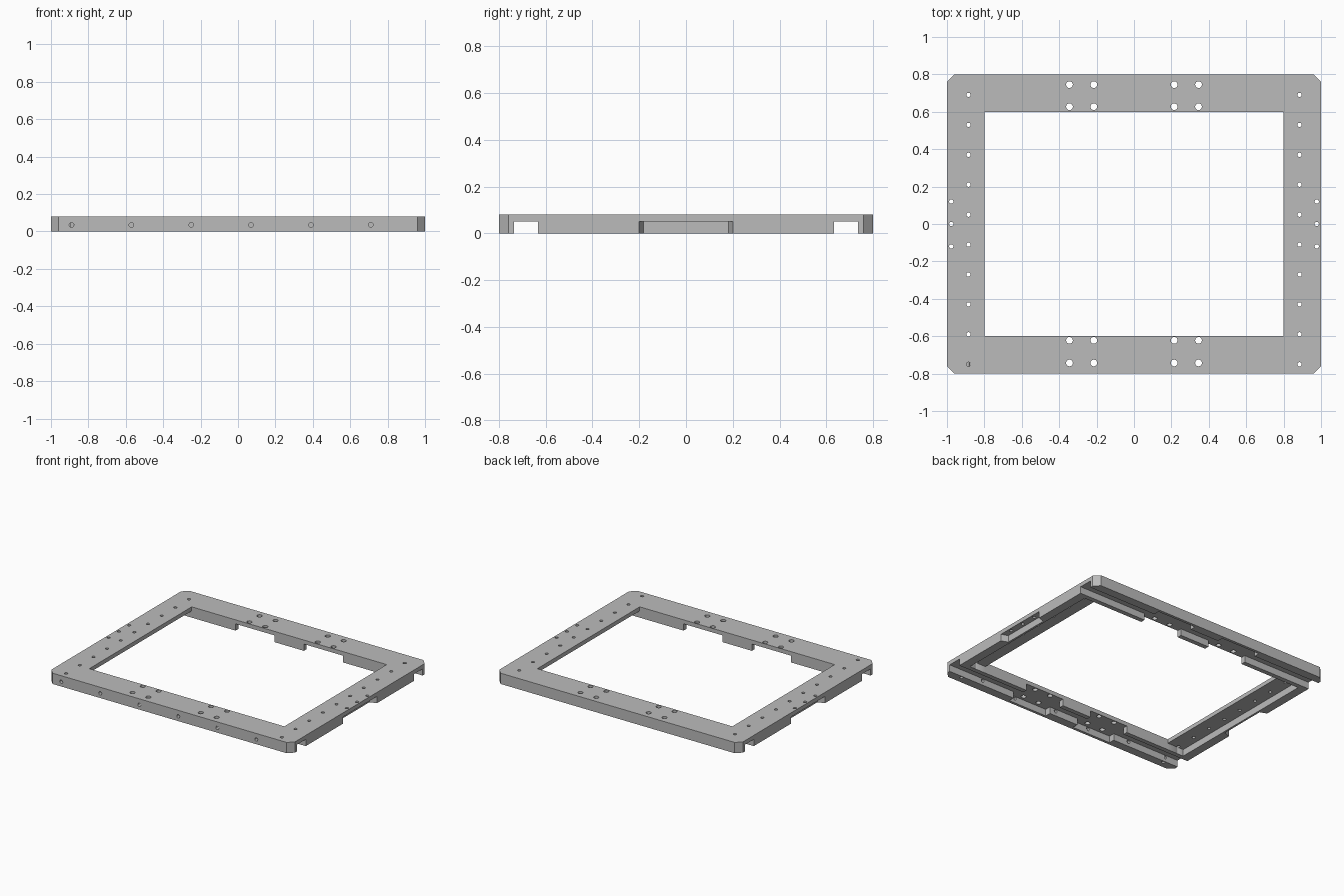
import bpy, bmesh, math
from mathutils import Matrix

cube = bpy.data.objects.get("Cube")
if cube:
    bpy.data.objects.remove(cube, do_unlink=True)

HEIGHT = 0.08      # overall height
UNDER = 0.05       # underside of the top plate

grey = bpy.data.materials.new("plain grey")
grey.use_nodes = True
colour = (0.5, 0.5, 0.5, 1.0)
grey.diffuse_color = colour
grey.node_tree.nodes["Principled BSDF"].inputs["Base Color"].default_value = colour


def add_prism(bm, outline, z0, z1):
    """Upright prism over a plan outline."""
    low = [bm.verts.new((x, y, z0)) for x, y in outline]
    high = [bm.verts.new((x, y, z1)) for x, y in outline]
    bm.faces.new(low)
    bm.faces.new(high)
    n = len(outline)
    for i in range(n):
        j = (i + 1) % n
        bm.faces.new((low[i], low[j], high[j], high[i]))


def rect(x0, x1, y0, y1):
    return [(x0, y0), (x1, y0), (x1, y1), (x0, y1)]


def add_hole(bm, centre, radius, depth, along_y=False):
    turn = Matrix.Rotation(math.pi / 2, 4, 'X') if along_y else Matrix()
    bmesh.ops.create_cone(bm, cap_ends=True, segments=20, radius1=radius, radius2=radius,
                          depth=depth, matrix=Matrix.Translation(centre) @ turn)


def make_object(name, bm):
    bmesh.ops.recalc_face_normals(bm, faces=bm.faces[:])
    mesh = bpy.data.meshes.new(name)
    bm.to_mesh(mesh)
    bm.free()
    obj = bpy.data.objects.new(name, mesh)
    bpy.context.collection.objects.link(obj)
    return obj


def cut(target, name, bm):
    """Subtract a cutter from the target and discard it."""
    cutter = make_object(name, bm)
    cutter.hide_render = True
    bpy.context.view_layer.objects.active = target
    mod = target.modifiers.new(name, 'BOOLEAN')
    mod.operation = 'DIFFERENCE'
    mod.solver = 'EXACT'
    mod.object = cutter
    bpy.ops.object.modifier_apply(modifier=mod.name)
    bpy.data.objects.remove(cutter, do_unlink=True)


# Solid block with chamfered corners
bm = bmesh.new()
c = 0.04
add_prism(bm, [(-1 + c, -0.8), (1 - c, -0.8), (1, -0.8 + c), (1, 0.8 - c),
               (1 - c, 0.8), (-1 + c, 0.8), (-1, 0.8 - c), (-1, -0.8 + c)], 0, HEIGHT)
frame = make_object("frame", bm)
frame.data.materials.append(grey)

# Central opening
bm = bmesh.new()
add_prism(bm, rect(-0.8, 0.8, -0.6, 0.6), -0.1, 0.2)
cut(frame, "opening_cutter", bm)

# Hollow below the side rails, leaving only their outer walls
bm = bmesh.new()
add_prism(bm, rect(-0.935, 0.935, -0.6, 0.6), -0.1, UNDER)
cut(frame, "side_hollow_cutter", bm)

# Channels running the full length below the front and back rails
bm = bmesh.new()
for s in (-1, 1):
    add_prism(bm, rect(-1.1, 1.1, s * 0.685 - 0.051, s * 0.685 + 0.051), -0.1, UNDER)
cut(frame, "channel_cutter", bm)

# Bracket pockets across the channels
bm = bmesh.new()
for sx in (-1, 1):
    for sy in (-1, 1):
        add_prism(bm, rect(sx * 0.28 - 0.16, sx * 0.28 + 0.16,
                           sy * 0.65 - 0.13, sy * 0.65 + 0.13), -0.1, UNDER)
cut(frame, "pocket_cutter", bm)

# Tapered recesses in the outer side walls
bm = bmesh.new()
for s in (-1, 1):
    add_prism(bm, [(s * 0.95, -0.182), (s, -0.2), (s * 1.1, -0.2),
                   (s * 1.1, 0.2), (s, 0.2), (s * 0.95, 0.182)], -0.1, UNDER)
cut(frame, "recess_cutter", bm)

# Drilled holes: bracket holes, side rows, recess holes, front wall holes
bm = bmesh.new()
for s in (-1, 1):
    for x in (0.215, 0.345):
        for y in (-0.743, -0.622, 0.627, 0.745):
            add_hole(bm, (s * x, y, 0.08), 0.018, 0.2)
    for i in range(10):
        add_hole(bm, (s * 0.885, -0.75 + 0.16 * i, 0.08), 0.0115, 0.3)
    for y in (-0.12, 0.0, 0.12):
        add_hole(bm, (s * 0.977, y, 0.08), 0.0115, 0.2)
for i in range(6):
    add_hole(bm, (-0.89 + 0.32 * i, -0.78, 0.035), 0.0125, 0.14, along_y=True)
cut(frame, "hole_cutter", bm)

# Smooth hole walls, crisp edges elsewhere
bpy.ops.object.select_all(action='DESELECT')
frame.select_set(True)
bpy.context.view_layer.objects.active = frame
bpy.ops.object.shade_smooth_by_angle(angle=math.radians(30))
